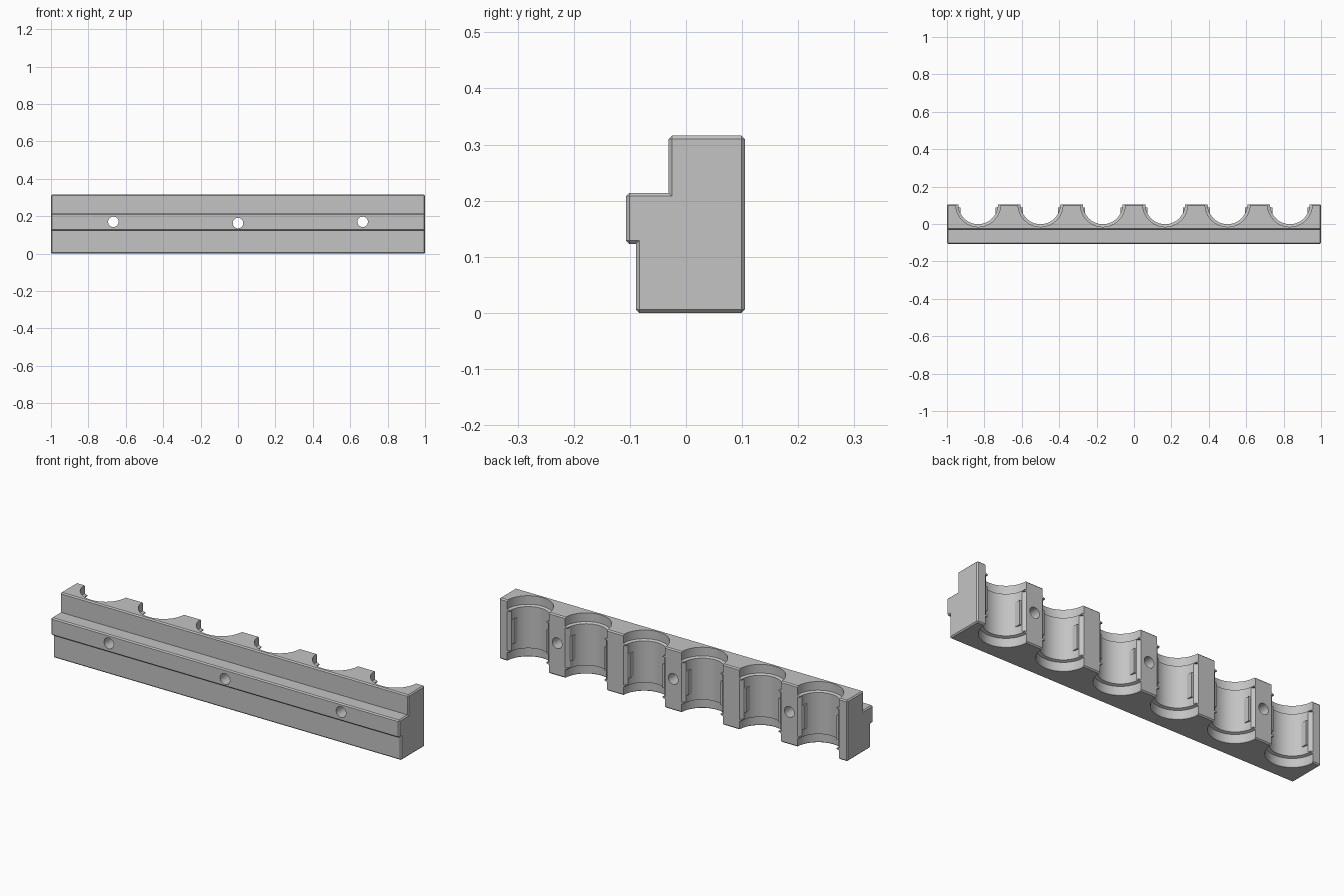
import bpy, bmesh, math
from mathutils import Matrix

default = bpy.data.objects.get("Cube")
if default:
    bpy.data.objects.remove(default, do_unlink=True)

BACK, TOP = 0.105, 0.316
BAYS = [(i - 2.5) / 3 for i in range(6)]

grey = bpy.data.materials.new("light_grey")
grey.use_nodes = True
colour = (0.55, 0.55, 0.55, 1)
grey.diffuse_color = colour
grey.node_tree.nodes["Principled BSDF"].inputs["Base Color"].default_value = colour


def add_object(name, bm):
    bmesh.ops.recalc_face_normals(bm, faces=bm.faces)
    mesh = bpy.data.meshes.new(name)
    bm.to_mesh(mesh)
    bm.free()
    mesh.materials.append(grey)
    obj = bpy.data.objects.new(name, mesh)
    bpy.context.collection.objects.link(obj)
    return obj


def prism(name, points, offset, bevel=0):
    """Extrude a closed outline of 3D points, bevelling its outer edges."""
    bm = bmesh.new()
    face = bm.faces.new([bm.verts.new(p) for p in points])
    new = bmesh.ops.extrude_face_region(bm, geom=[face])["geom"]
    bmesh.ops.translate(bm, vec=offset, verts=[v for v in new if isinstance(v, bmesh.types.BMVert)])
    bmesh.ops.recalc_face_normals(bm, faces=bm.faces)
    if bevel:
        bm.normal_update()
        edges = [e for e in bm.edges if e.is_convex]
        bmesh.ops.bevel(bm, geom=edges, offset=bevel, segments=1, affect='EDGES')
    return add_object(name, bm)


def lathe(name, profile, x, steps=64):
    """Spin a radius/height profile about a vertical axis on the back face."""
    bm = bmesh.new()
    rings = []
    for r, z in profile:
        angles = [math.tau * i / steps for i in range(steps)]
        rings.append([bm.verts.new((x + r * math.cos(a), BACK + r * math.sin(a), z)) for a in angles])
    for low, high in zip(rings, rings[1:]):
        for i in range(steps):
            j = (i + 1) % steps
            bm.faces.new((low[i], low[j], high[j], high[i]))
    bm.faces.new(rings[0])
    bm.faces.new(rings[-1])
    return add_object(name, bm)


def cut(target, cutter):
    cutter.hide_render = True
    mod = target.modifiers.new("cut", 'BOOLEAN')
    mod.operation = 'DIFFERENCE'
    mod.solver = 'EXACT'
    mod.object = cutter
    bpy.context.view_layer.objects.active = target
    bpy.ops.object.modifier_apply(modifier=mod.name)
    bpy.data.objects.remove(cutter, do_unlink=True)


# Stepped bar with chamfered outer edges
outline = [(-0.089, 0), (BACK, 0), (BACK, TOP), (-0.031, TOP),
           (-0.031, 0.214), (-0.107, 0.214), (-0.107, 0.123), (-0.089, 0.123)]
bar = prism("clamp_bar", [(-1, y, z) for y, z in outline], (2, 0, 0), 0.006)

# Half-round bays: narrow barrel between two wider end rings
bay = [(0.126, -0.006), (0.12, 0.005), (0.12, 0.045), (0.106, 0.05),
       (0.106, 0.266), (0.12, 0.271), (0.12, 0.34)]
for x in BAYS:
    cut(bar, lathe("bay_cutter", bay, x))
    mouth = [(x - 0.1, 0.085), (x + 0.1, 0.085), (x + 0.125, 0.11), (x - 0.125, 0.11)]
    cut(bar, prism("mouth_cutter", [(px, py, 0.055) for px, py in mouth], (0, 0, 0.206)))

# Screw holes through three of the webs
for x, z in ((-2 / 3, 0.17), (0, 0.163), (2 / 3, 0.17)):
    bm = bmesh.new()
    bmesh.ops.create_cone(bm, cap_ends=True, segments=32, radius1=0.028, radius2=0.028, depth=0.5,
                          matrix=Matrix.Translation((x, 0, z)) @ Matrix.Rotation(math.pi / 2, 4, 'X'))
    cut(bar, add_object("hole_cutter", bm))

# Flat grip pads on both sides of every bay
bm = bmesh.new()
for x in BAYS:
    for side in (-1, 1):
        place = Matrix.Translation((x + side * 0.107, 0.067, 0.153))
        bmesh.ops.create_cube(bm, size=1, matrix=place @ Matrix.Diagonal((0.026, 0.042, 0.125, 1)))
pads = add_object("grip_pads", bm)

bpy.ops.object.select_all(action='DESELECT')
bar.select_set(True)
bpy.context.view_layer.objects.active = bar
bpy.ops.object.shade_smooth_by_angle(angle=math.radians(20))
